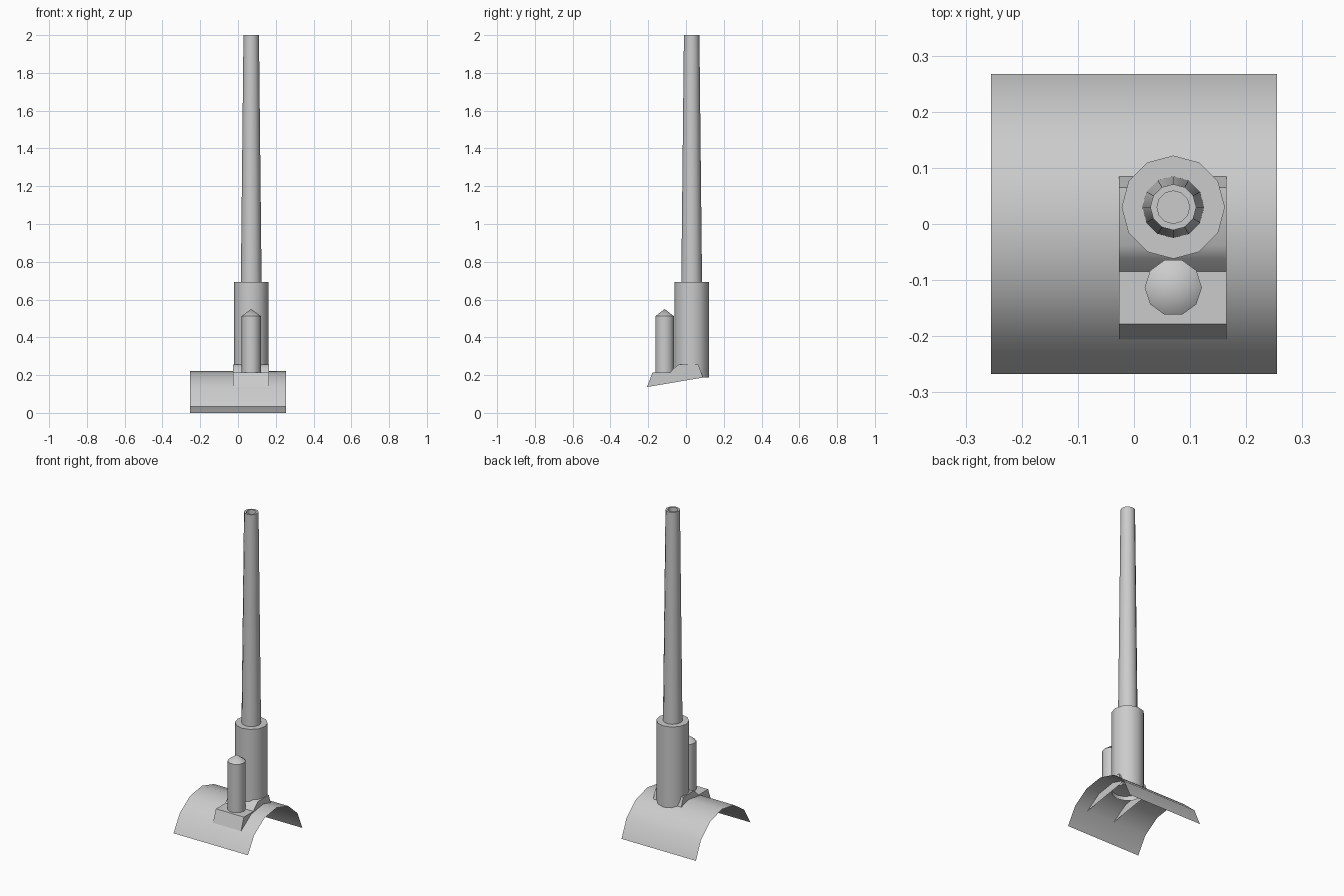
import bpy, bmesh, math

if "Cube" in bpy.data.objects:
    bpy.data.objects.remove(bpy.data.objects["Cube"])


def finish(name, bm, angle=40):
    bmesh.ops.recalc_face_normals(bm, faces=bm.faces)
    mesh = bpy.data.meshes.new(name)
    bm.to_mesh(mesh)
    bm.free()
    obj = bpy.data.objects.new(name, mesh)
    bpy.context.collection.objects.link(obj)
    bpy.ops.object.select_all(action='DESELECT')
    obj.select_set(True)
    bpy.context.view_layer.objects.active = obj
    bpy.ops.object.shade_smooth_by_angle(angle=math.radians(angle))
    return obj


def extrude_x(bm, profile, x0, x1, close_ends=False):
    """Sweep an open (y, z) profile along x."""
    a, b = [[bm.verts.new((x, y, z)) for y, z in profile] for x in (x0, x1)]
    for i in range(len(profile) - 1):
        bm.faces.new((a[i], b[i], b[i + 1], a[i + 1]))
    if close_ends:
        bm.faces.new(a)
        bm.faces.new(b)


def lathe(name, cx, cy, profile, sides):
    """Turn an (r, z) profile about a vertical axis; r = 0 gives a tip."""
    bm = bmesh.new()
    rings = []
    for r, z in profile:
        n = sides if r > 0 else 1
        rings.append([bm.verts.new((cx + r * math.cos(2 * math.pi * i / sides),
                                    cy + r * math.sin(2 * math.pi * i / sides), z))
                      for i in range(n)])
    for lo, hi in zip(rings, rings[1:]):
        for i in range(sides):
            j = (i + 1) % sides
            if len(hi) == 1:
                bm.faces.new((lo[i], lo[j], hi[0]))
            elif len(lo) == 1:
                bm.faces.new((lo[0], hi[j], hi[i]))
            else:
                bm.faces.new((lo[i], lo[j], hi[j], hi[i]))
    return finish(name, bm)


# Curved saddle: a thin open arch, tipped slightly toward the back
R, SEG, SPAN, TILT = 0.277, 6, 150, 3.7
arch = []
for i in range(SEG + 1):
    t = math.radians(-SPAN / 2 + SPAN * i / SEG + TILT)
    arch.append((-0.004 + R * math.sin(t), -0.054 + R * math.cos(t)))
y_mid = (arch[0][0] + arch[-1][0]) / 2
arch = [(y - y_mid, z - arch[-1][1]) for y, z in arch]
bm = bmesh.new()
extrude_x(bm, arch, -0.255, 0.255)
finish("curved_saddle", bm)

# Stepped mount block, open underneath
bm = bmesh.new()
extrude_x(bm, [(-0.206, 0.137), (-0.178, 0.213), (-0.085, 0.213), (-0.062, 0.238),
               (-0.038, 0.257), (0.065, 0.257), (0.09, 0.187)],
          -0.027, 0.165, close_ends=True)
finish("mount_block", bm)

# Wide collar holding the tube
lathe("tube_collar", 0.07, 0.03, [(0.092, 0.187), (0.092, 0.694), (0.05, 0.694)], 12)

# Long tapered tube with a hollow end
lathe("tapered_tube", 0.07, 0.03,
      [(0.055, 0.69), (0.041, 2.0), (0.029, 2.0), (0.029, 1.94), (0, 1.94)], 12)

# Small post with a pointed cap
lathe("front_post", 0.07, -0.113, [(0.051, 0.21), (0.051, 0.512), (0, 0.55)], 10)
